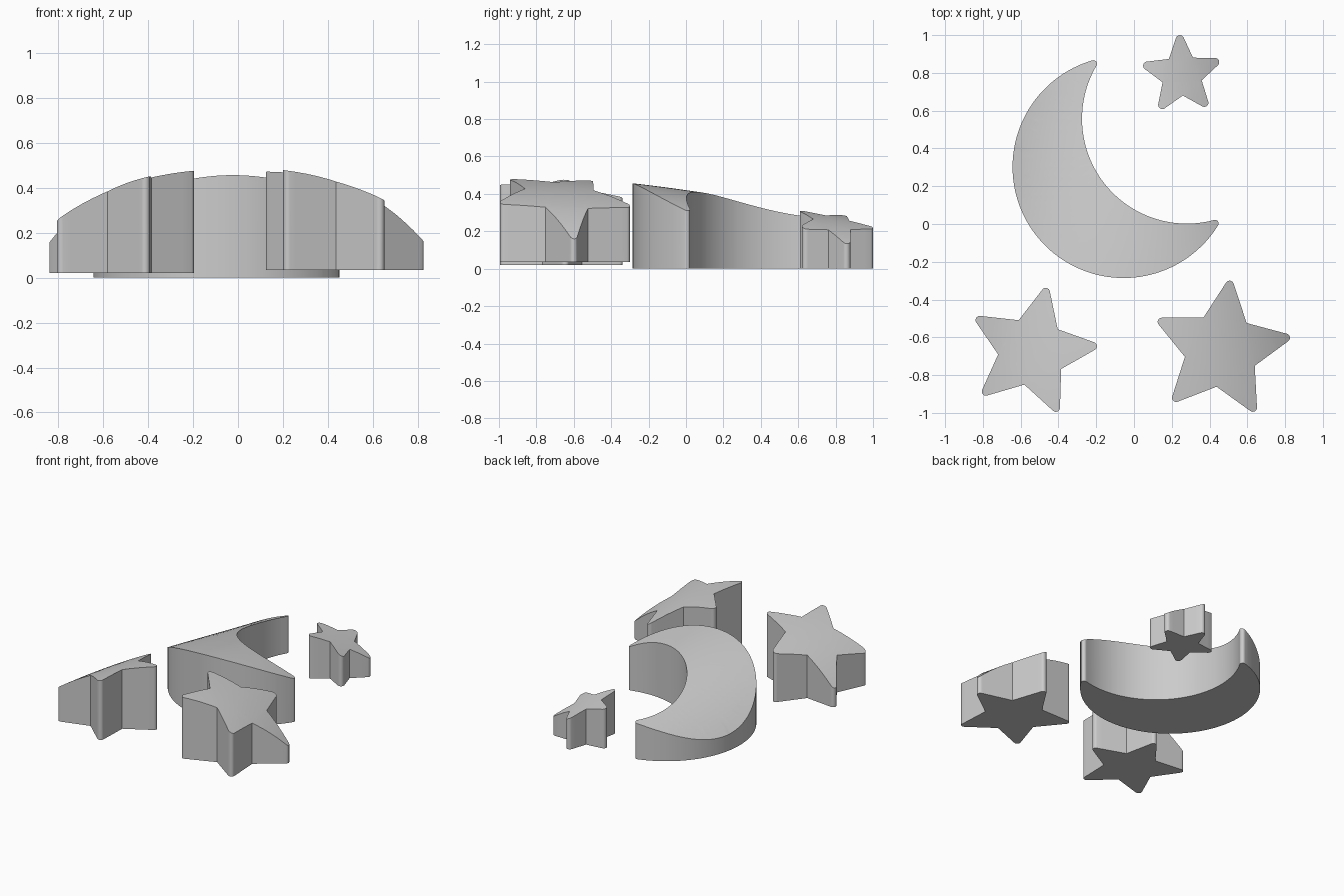
import bpy, bmesh
from math import sin, cos, pi, atan2, acos, radians
from mathutils import Vector

cube = bpy.data.objects.get("Cube")
if cube:
    bpy.data.objects.remove(cube, do_unlink=True)

GREY = (0.6, 0.6, 0.6, 1)
grey = bpy.data.materials.new("plain_grey")
grey.use_nodes = True
grey.diffuse_color = GREY
grey.node_tree.nodes["Principled BSDF"].inputs["Base Color"].default_value = GREY


def dome(x, y):
    """Height of the one curved surface that all the tops follow."""
    u = x + 0.015
    crest = 0.42 - 0.1425 * y - 0.0425 * y**2 + 0.03 * y**3
    return crest - (0.47 + 0.22 * y) * u**2 - 0.17 * u**4


def arc(cx, cy, r, a, b, n):
    return [Vector((cx + r * cos(a + (b - a) * i / n),
                    cy + r * sin(a + (b - a) * i / n), 0)) for i in range(n + 1)]


def turned(points, angle, centre):
    c, s = cos(angle), sin(angle)
    return [Vector((centre[0] + p.x * c - p.y * s,
                    centre[1] + p.x * s + p.y * c, 0)) for p in points]


def star_outline(centre, outer, inner, phase, tip=0.022):
    # one rounded point plus the sharp notch after it, repeated around
    notch = Vector((inner * cos(pi / 5), inner * sin(pi / 5), 0))
    swing = pi / 2 - atan2(notch.y, outer + tip - notch.x)
    ray = arc(outer - tip, 0, tip, -swing, swing, 8) + [notch]
    points = []
    for i in range(5):
        points += turned(ray, radians(phase + 72 * i), centre)
    return points


def crescent_outline(centre, outer, inner, gap, phase, tip=0.019):
    # upper half along the axis, with a round horn tangent to both circles
    tx = (gap**2 + (outer - tip)**2 - (inner + tip)**2) / (2 * gap)
    a = acos(tx / (outer - tip))
    ty = (outer - tip) * sin(a)
    half = arc(0, 0, outer, pi, a, 40)
    half += arc(tx, ty, tip, a, atan2(-ty, gap - tx), 10)[1:]
    half += arc(gap, 0, inner, atan2(ty, tx - gap), pi, 32)[1:]
    mirrored = [Vector((p.x, -p.y, 0)) for p in reversed(half[1:-1])]
    return turned(half + mirrored, radians(phase), centre)


def domed_block(name, outline, base, step=0.05, chamfer=0.006):
    bm = bmesh.new()
    bm.faces.new([bm.verts.new((p.x, p.y, base)) for p in outline])
    bmesh.ops.triangulate(bm, faces=bm.faces[:])
    # grid cuts let the top curve
    for axis in (Vector((1, 0, 0)), Vector((0, 1, 0))):
        for i in range(-20, 21):
            bmesh.ops.bisect_plane(bm, geom=bm.verts[:] + bm.edges[:] + bm.faces[:],
                                   dist=1e-5, plane_co=axis * (i * step + 0.003),
                                   plane_no=axis)
    ret = bmesh.ops.extrude_face_region(bm, geom=bm.faces[:])
    for v in ret["geom"]:
        if isinstance(v, bmesh.types.BMVert):
            v.co.z = dome(v.co.x, v.co.y)
    # one clean flat underside with a small chamfer
    low = [f for f in bm.faces if all(v.co.z < base + 1e-4 for v in f.verts)]
    if low:
        bmesh.ops.delete(bm, geom=low, context='FACES')
    bmesh.ops.holes_fill(bm, edges=[e for e in bm.edges if e.is_boundary], sides=0)
    bmesh.ops.recalc_face_normals(bm, faces=bm.faces[:])
    bottom = [f for f in bm.faces if all(v.co.z < base + 1e-4 for v in f.verts)]
    rim = {v for f in bottom for v in f.verts}
    bmesh.ops.inset_region(bm, faces=bottom, thickness=chamfer, use_even_offset=True)
    for v in rim:
        if v.is_valid and any(w.co.z > base + 0.05 for w in
                              (e.other_vert(v) for e in v.link_edges)):
            v.co.z = base + chamfer
    mesh = bpy.data.meshes.new(name)
    bm.to_mesh(mesh)
    bm.free()
    mesh.materials.append(grey)
    ob = bpy.data.objects.new(name, mesh)
    bpy.context.collection.objects.link(ob)
    bpy.ops.object.select_all(action='DESELECT')
    ob.select_set(True)
    bpy.context.view_layer.objects.active = ob
    bpy.ops.object.shade_smooth_by_angle(angle=radians(30))


domed_block("crescent_moon",
            crescent_outline((-0.055, 0.302), 0.588, 0.555, 0.421, 37.3), 0.0)
domed_block("front_right_star", star_outline((-0.54, -0.675), 0.345, 0.18, 5), 0.02)
domed_block("front_left_star", star_outline((0.462, -0.667), 0.37, 0.196, 10.7), 0.035)
domed_block("small_back_star", star_outline((0.253, 0.789), 0.211, 0.109, 21), 0.0)
